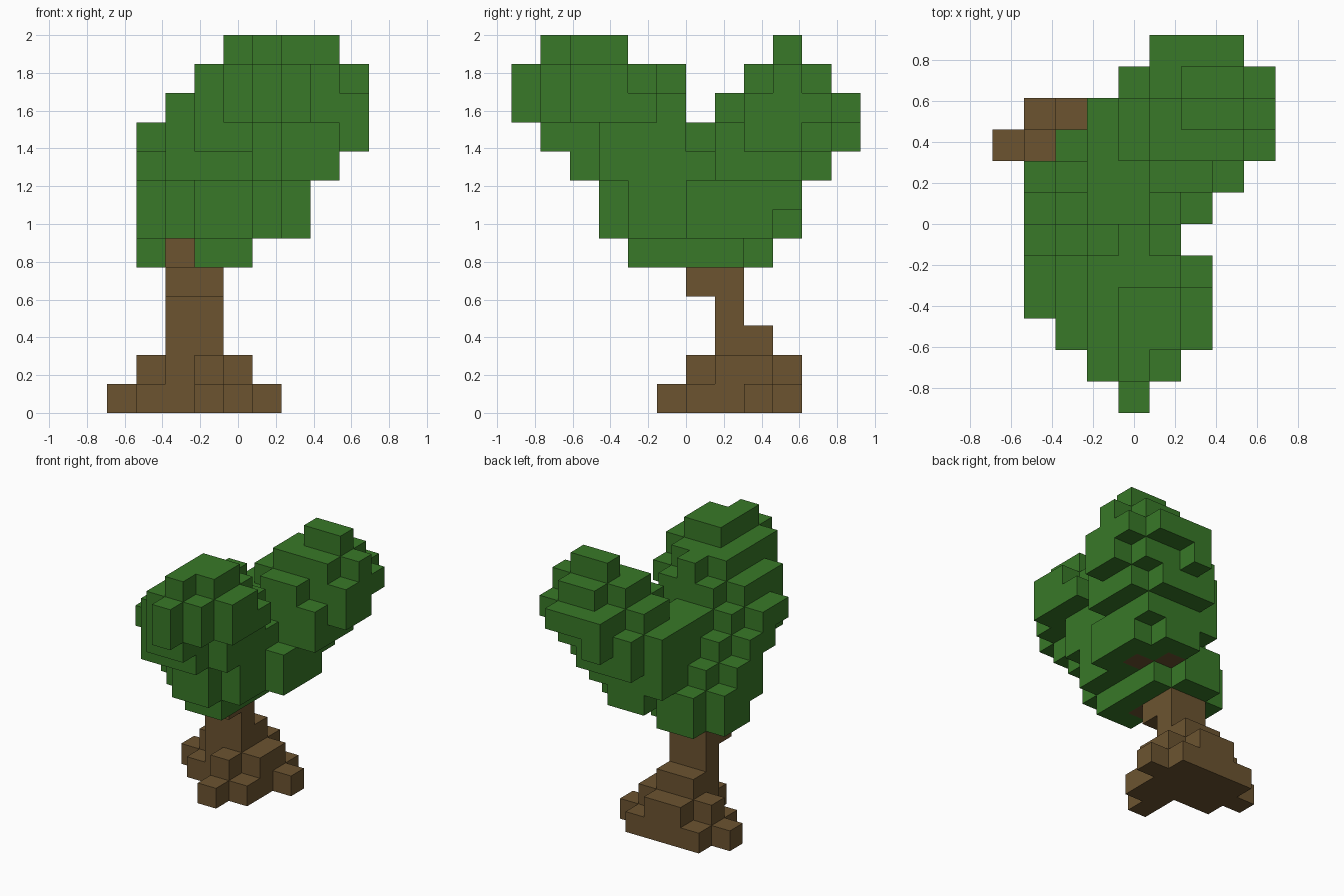
import bpy
import bmesh
from mathutils import Vector

cube = bpy.data.objects.get("Cube")
if cube:
    bpy.data.objects.remove(cube)

CELLS_X, CELLS_Y, CELLS_Z = 9, 12, 13
SIZE = 2 / CELLS_Z
ORIGIN = Vector((-CELLS_X / 2, -CELLS_Y / 2, 0))
owner = {}      # grid cell -> part name, first part to claim a cell keeps it


def make_material(name, colour):
    material = bpy.data.materials.new(name)
    material.use_nodes = True
    rgba = (*colour, 1)
    material.diffuse_color = rgba
    material.node_tree.nodes["Principled BSDF"].inputs["Base Color"].default_value = rgba
    return material


def block(part, x, y, z):
    """Fill a box of grid cells; each range is (start, end)."""
    for i in range(*x):
        for j in range(*y):
            for k in range(*z):
                owner.setdefault((i, j, k), part)


def build_part(part, material):
    """Skin the cells of one part, leaving out faces buried in the tree."""
    bm = bmesh.new()
    for cell in [c for c, name in owner.items() if name == part]:
        centre = Vector(cell) + Vector((0.5, 0.5, 0.5))
        for axis in range(3):
            for sign in (-1, 1):
                normal = Vector((0, 0, 0))
                normal[axis] = sign
                neighbour = tuple(int(a + b) for a, b in zip(cell, normal))
                if neighbour in owner:
                    continue
                u = Vector((0, 0, 0))
                u[(axis + 1) % 3] = 0.5
                v = normal.cross(u)
                middle = centre + normal / 2
                corners = (middle - u - v, middle + u - v, middle + u + v, middle - u + v)
                bm.faces.new([bm.verts.new((c + ORIGIN) * SIZE) for c in corners])
    bmesh.ops.remove_doubles(bm, verts=bm.verts, dist=SIZE / 100)
    mesh = bpy.data.meshes.new(part)
    bm.to_mesh(mesh)
    bm.free()
    mesh.materials.append(material)
    bpy.context.collection.objects.link(bpy.data.objects.new(part, mesh))


# Spreading roots
block("roots", x=(1, 5), y=(7, 10), z=(0, 1))
block("roots", x=(0, 6), y=(8, 9), z=(0, 1))
block("roots", x=(3, 5), y=(6, 7), z=(0, 1))
block("roots", x=(3, 4), y=(5, 6), z=(0, 1))
block("roots", x=(2, 4), y=(7, 10), z=(1, 2))
block("roots", x=(1, 5), y=(8, 9), z=(1, 2))
block("roots", x=(4, 5), y=(7, 8), z=(1, 2))
block("roots", x=(3, 4), y=(6, 7), z=(1, 2))

# Trunk and the stubs of its branches
block("trunk", x=(2, 4), y=(7, 9), z=(2, 3))
block("trunk", x=(2, 4), y=(7, 8), z=(3, 6))
block("trunk", x=(2, 4), y=(6, 7), z=(4, 5))
block("trunk", x=(3, 4), y=(5, 7), z=(5, 6))
block("trunk", x=(5, 6), y=(7, 8), z=(6, 7))
block("trunk", x=(4, 5), y=(8, 9), z=(6, 7))

# Lower crown around the top of the trunk
block("lower_crown", x=(3, 5), y=(4, 6), z=(5, 6))
block("lower_crown", x=(4, 5), y=(6, 8), z=(5, 6))
block("lower_crown", x=(1, 2), y=(6, 8), z=(5, 7))
block("lower_crown", x=(2, 4), y=(8, 9), z=(5, 7))
block("lower_crown", x=(3, 5), y=(3, 9), z=(6, 8))
block("lower_crown", x=(2, 6), y=(4, 8), z=(6, 8))
block("lower_crown", x=(1, 2), y=(5, 7), z=(6, 8))
block("lower_crown", x=(5, 7), y=(6, 9), z=(6, 8))
block("lower_crown", x=(4, 6), y=(9, 10), z=(6, 8))
block("lower_crown", x=(3, 7), y=(9, 10), z=(7, 9))
block("lower_crown", x=(2, 6), y=(6, 7), z=(8, 9))
block("lower_crown", x=(3, 7), y=(7, 8), z=(8, 9))
block("lower_crown", x=(3, 5), y=(6, 7), z=(9, 10))

# Front lobe of the crown
block("front_crown", x=(2, 5), y=(2, 3), z=(8, 10))
block("front_crown", x=(2, 6), y=(3, 4), z=(8, 9))
block("front_crown", x=(1, 6), y=(4, 6), z=(8, 9))
block("front_crown", x=(1, 6), y=(3, 5), z=(9, 10))
block("front_crown", x=(2, 6), y=(5, 6), z=(9, 10))
block("front_crown", x=(3, 5), y=(1, 2), z=(9, 10))
block("front_crown", x=(2, 7), y=(2, 5), z=(10, 11))
block("front_crown", x=(3, 6), y=(1, 2), z=(10, 12))
block("front_crown", x=(4, 5), y=(0, 1), z=(10, 12))
block("front_crown", x=(3, 6), y=(5, 6), z=(10, 11))
block("front_crown", x=(3, 7), y=(2, 4), z=(11, 12))
block("front_crown", x=(3, 6), y=(4, 5), z=(11, 12))
block("front_crown", x=(4, 5), y=(5, 6), z=(11, 12))
block("front_crown", x=(4, 6), y=(2, 4), z=(12, 13))
block("front_crown", x=(4, 5), y=(1, 2), z=(12, 13))

# Back lobe of the crown
block("back_crown", x=(7, 8), y=(7, 10), z=(8, 9))
block("back_crown", x=(3, 7), y=(8, 10), z=(8, 9))
block("back_crown", x=(4, 7), y=(10, 11), z=(8, 9))
block("back_crown", x=(3, 8), y=(7, 10), z=(9, 10))
block("back_crown", x=(4, 8), y=(10, 11), z=(9, 10))
block("back_crown", x=(8, 9), y=(8, 10), z=(9, 10))
block("back_crown", x=(5, 6), y=(11, 12), z=(9, 10))
block("back_crown", x=(5, 8), y=(11, 12), z=(10, 11))
block("back_crown", x=(5, 7), y=(7, 8), z=(10, 11))
block("back_crown", x=(4, 9), y=(8, 10), z=(10, 11))
block("back_crown", x=(5, 9), y=(10, 11), z=(10, 11))
block("back_crown", x=(5, 8), y=(8, 10), z=(11, 12))
block("back_crown", x=(6, 8), y=(10, 11), z=(11, 12))
block("back_crown", x=(8, 9), y=(9, 10), z=(11, 12))
block("back_crown", x=(6, 8), y=(9, 10), z=(12, 13))

# Skin every part in its own colour
bark = make_material("bark brown", (0.15, 0.088, 0.03))
leaves = make_material("leaf green", (0.04, 0.19, 0.021))
for part in ("roots", "trunk"):
    build_part(part, bark)
for part in ("lower_crown", "front_crown", "back_crown"):
    build_part(part, leaves)
